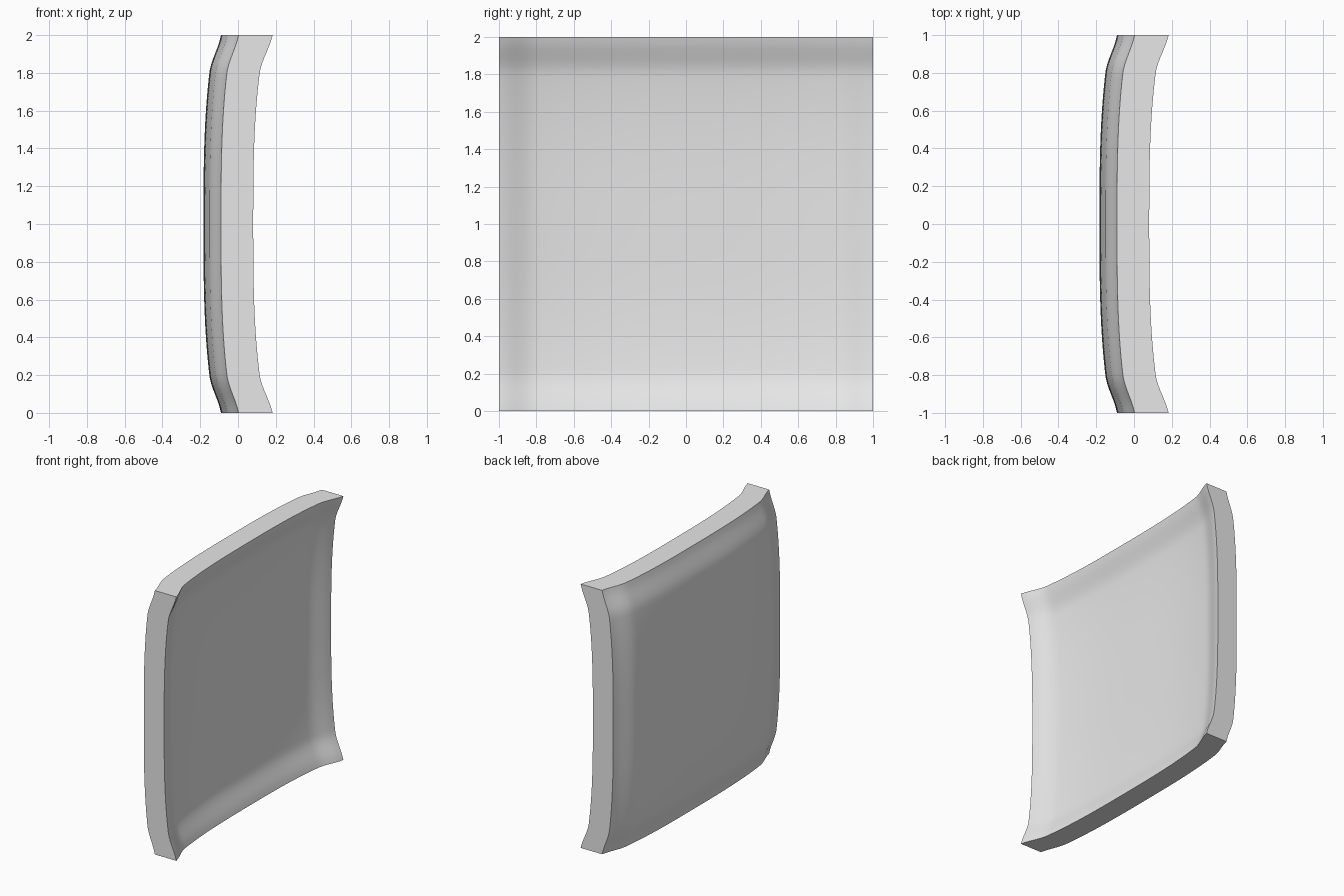
import bpy, bmesh, math

cube = bpy.data.objects.get("Cube")
if cube:
    bpy.data.objects.remove(cube, do_unlink=True)

SEGMENTS = 64
THICKNESS = 0.18


def sag(c):
    """Depth of the flared rim profile at coordinate c, running from -1 to 1."""
    t = max(0.0, 1 - abs(c))
    s = min(t / 0.2, 1)
    return 0.032 * s * s * (3 - 2 * s) + 0.061 * (1 - (1 - t) ** 3)


# Plain grey material
grey = bpy.data.materials.new("light_grey")
grey.use_nodes = True
colour = (0.8, 0.8, 0.8, 1)
grey.diffuse_color = colour
grey.node_tree.nodes["Principled BSDF"].inputs["Base Color"].default_value = colour

# Flat sheet, extruded to a slab with straight rims
bm = bmesh.new()
bmesh.ops.create_grid(bm, x_segments=SEGMENTS, y_segments=SEGMENTS, size=1)
outer = list(bm.verts)
result = bmesh.ops.extrude_face_region(bm, geom=bm.faces[:], use_keep_orig=True)
inner = [g for g in result["geom"] if isinstance(g, bmesh.types.BMVert)]

# Dish both faces: corners flare out towards +x, centre bulges towards -x
for verts, offset, depth in ((outer, 0.003, 1.0), (inner, 0.003 + THICKNESS, 1.1)):
    for v in verts:
        y, z = v.co.x, v.co.y
        v.co = (offset - depth * (sag(y) + sag(z)), y, z + 1)
bmesh.ops.recalc_face_normals(bm, faces=bm.faces[:])

mesh = bpy.data.meshes.new("curved_panel")
bm.to_mesh(mesh)
bm.free()
mesh.materials.append(grey)
panel = bpy.data.objects.new("curved_panel", mesh)
bpy.context.collection.objects.link(panel)

# Smooth faces with crisp rim edges
bpy.ops.object.select_all(action="DESELECT")
panel.select_set(True)
bpy.context.view_layer.objects.active = panel
bpy.ops.object.shade_smooth_by_angle(angle=math.radians(40))
